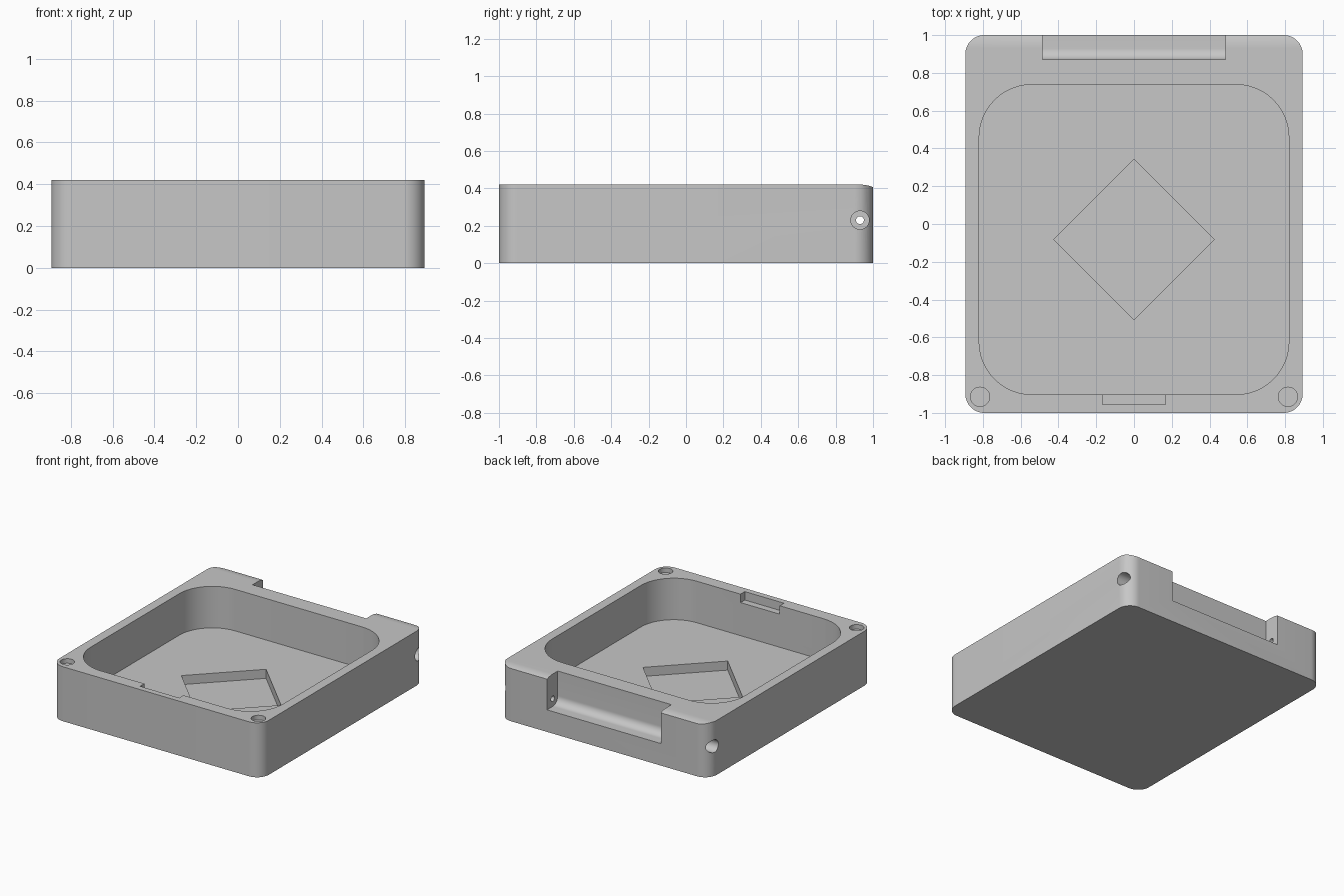
import bpy
from math import sin, cos, pi, acos
from mathutils import Vector

if "Cube" in bpy.data.objects:
    bpy.data.objects.remove(bpy.data.objects["Cube"], do_unlink=True)

W, L, H = 0.893, 1.0, 0.42          # half width, half length, height
HY, HZ = 0.93, 0.23                 # hinge axis

grey = bpy.data.materials.new("plain_grey")
grey.use_nodes = True
colour = (0.57, 0.57, 0.57, 1)
grey.diffuse_color = colour
grey.node_tree.nodes["Principled BSDF"].inputs["Base Color"].default_value = colour


def arc(cx, cy, r, a0, a1, n=12):
    return [(cx + r * cos(a0 + (a1 - a0) * i / n),
             cy + r * sin(a0 + (a1 - a0) * i / n)) for i in range(n + 1)]


def rounded_rect(x0, x1, y0, y1, r):
    pts = []
    for k, (cx, cy) in enumerate([(x1 - r, y1 - r), (x0 + r, y1 - r),
                                  (x0 + r, y0 + r), (x1 - r, y0 + r)]):
        pts += arc(cx, cy, r, k * pi / 2, (k + 1) * pi / 2)
    return pts


def circle(cx, cy, r, n=40):
    return arc(cx, cy, r, 0, 2 * pi, n)[:-1]


def prism(name, pts, lo, hi, axis="z"):
    """Extrude a counter-clockwise outline along z (xy outline) or x (yz outline)."""
    place = (lambda a, b, d: Vector((a, b, d))) if axis == "z" else (lambda a, b, d: Vector((d, a, b)))
    n = len(pts)
    verts = [place(a, b, lo) for a, b in pts] + [place(a, b, hi) for a, b in pts]
    faces = [list(range(n))[::-1], list(range(n, 2 * n))]
    faces += [[i, (i + 1) % n, n + (i + 1) % n, n + i] for i in range(n)]
    mesh = bpy.data.meshes.new(name)
    mesh.from_pydata(verts, [], faces)
    mesh.materials.append(grey)
    obj = bpy.data.objects.new(name, mesh)
    bpy.context.collection.objects.link(obj)
    return obj


def boolean(target, tool, operation="DIFFERENCE"):
    tool.hide_render = True
    mod = target.modifiers.new(tool.name, "BOOLEAN")
    mod.operation, mod.solver, mod.object = operation, "EXACT", tool
    bpy.ops.object.select_all(action="DESELECT")
    bpy.context.view_layer.objects.active = target
    target.select_set(True)
    bpy.ops.object.modifier_apply(modifier=mod.name)
    bpy.data.objects.remove(tool, do_unlink=True)


# Block: rounded plan, with the top back edge curved around the hinge axis
body = prism("case_base", rounded_rect(-W, W, -L, L, 0.1), 0, H)
R = H - HZ
side = [(-1.2, -0.2), (1.2, -0.2), (1.2, 0.3), (L, 0.3)]
side += arc(HY, HZ, R, acos((L - HY) / R), pi / 2) + [(0.8, H), (0.8, 0.6), (-1.2, 0.6)]
# keep the flat top clear of the tool by trimming only behind the hinge axis
trim = arc(HY, HZ, R, pi / 2, acos((L + 0.02 - HY) / R)) + [(1.2, 0.4), (1.2, 0.6), (HY, 0.6)]
boolean(body, prism("back_edge_cutter", trim, -1.2, 1.2, "x"))

# Main cavity and the diamond recess in its floor
boolean(body, prism("cavity_cutter", rounded_rect(-0.82, 0.82, -0.903, 0.738, 0.28), 0.1, 0.6))
diamond = [(0.425, -0.083), (0, 0.342), (-0.425, -0.083), (0, -0.508)]
boolean(body, prism("diamond_cutter", diamond, 0.03, 0.2))

# Thumb notch at the front of the rim
notch = [(-0.167, -0.955), (0.167, -0.955), (0.167, -0.8), (-0.167, -0.8)]
boolean(body, prism("notch_cutter", notch, 0.355, 0.6))

# Shallow round pockets in the front corners
for s in (-1, 1):
    boolean(body, prism("corner_pocket_cutter", circle(s * 0.815, -0.915, 0.051), 0.385, 0.6))

# Hinge slot with a rounded inner corner
slot = arc(HY, HZ, 0.06, pi, 1.5 * pi) + [(1.2, HZ - 0.06), (1.2, 0.6), (HY - 0.06, 0.6)]
boolean(body, prism("hinge_slot_cutter", slot, -0.485, 0.485, "x"))

# Hinge pin hole with a counterbore on each side
boolean(body, prism("pin_hole_cutter", circle(HY, HZ, 0.021), -1.2, 1.2, "x"))
for lo, hi in ((-1.2, 0.1 - W), (W - 0.1, 1.2)):
    boolean(body, prism("counterbore_cutter", circle(HY, HZ, 0.049), lo, hi, "x"))

bpy.ops.object.select_all(action="DESELECT")
body.select_set(True)
bpy.context.view_layer.objects.active = body
bpy.ops.object.shade_smooth_by_angle(angle=pi / 6)
